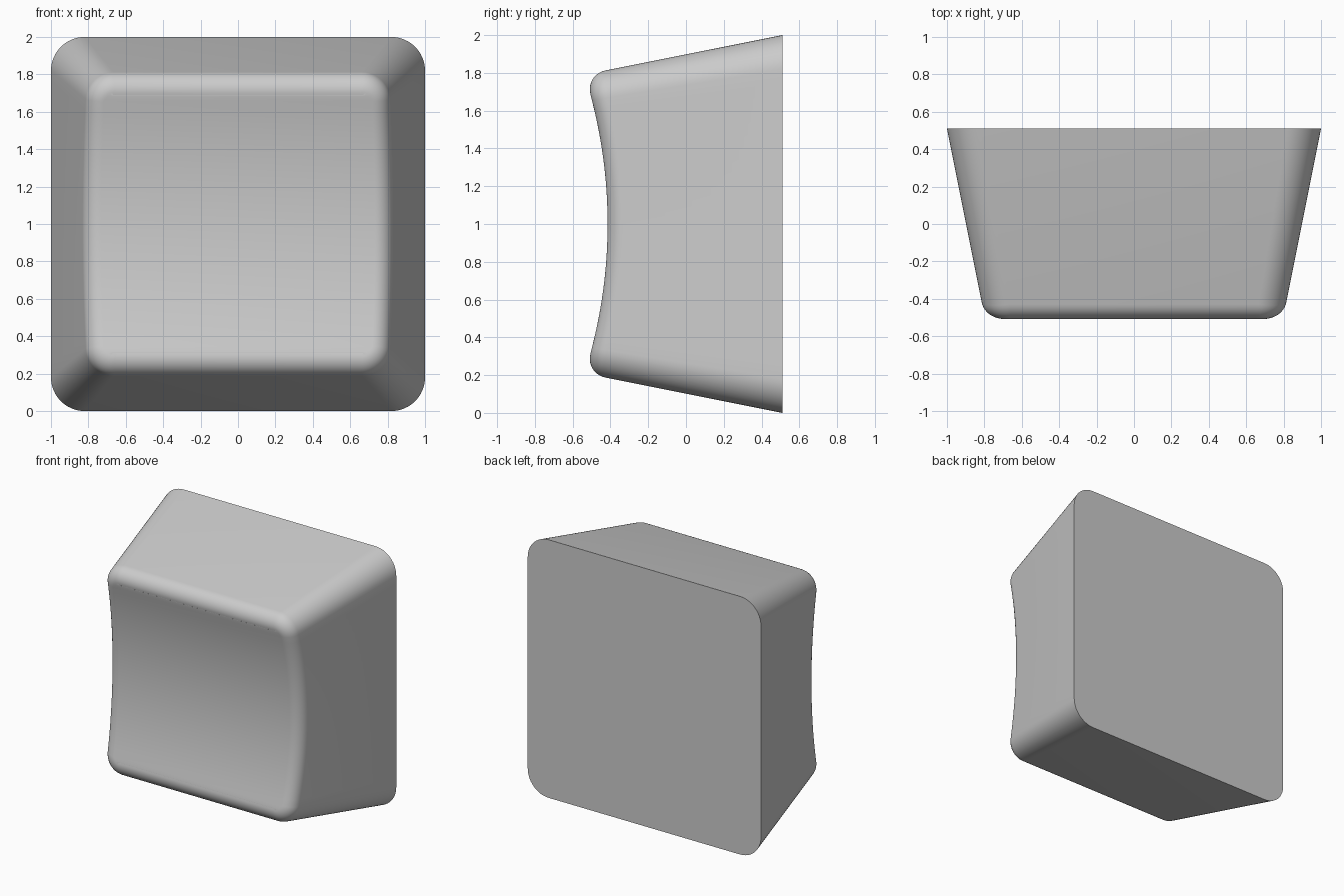
import bpy, bmesh, math
from mathutils import Vector

if "Cube" in bpy.data.objects:
    bpy.data.objects.remove(bpy.data.objects["Cube"])

BACK = 0.51           # y of the flat back
TAPER = 0.2           # wall inset per unit depth
CORNER = 0.18         # corner radius at the back
FILLET = 0.1          # rounding of the front rim
DISH_Y, DISH_R = -0.415, 2.62
ARC, SIDE, ROUND = 12, 24, 10


def dish(z):
    """y of the concave front, z measured from the middle."""
    return DISH_Y - (DISH_R - math.sqrt(DISH_R ** 2 - z * z))


# Right half of the rounded-square outline: (point, outward normal), bottom to top
half = []
c = 1 - CORNER
for sz, start in ((-1, -90), (1, 0)):
    for i in range(ARC + 1):
        a = math.radians(start + 90 * i / ARC)
        n = (math.cos(a), math.sin(a))
        half.append(((c + CORNER * n[0], sz * c + CORNER * n[1]), n))
    if sz < 0:
        half += [((1, -c + 2 * c * i / SIDE), (1, 0)) for i in range(1, SIDE)]
mirrored = [((-p[0], p[1]), (-n[0], n[1])) for p, n in reversed(half)]
outline = half + mirrored


def section(p, n):
    """Points from the back edge along the wall and round the rim onto the dish."""
    y = -0.5
    for _ in range(20):
        y = dish(p[1] * (1 - TAPER * (BACK - y)))
    s = 1 - TAPER * (BACK - y)
    corner = Vector((p[0] * s, y, p[1] * s))
    back = Vector((p[0], BACK, p[1]))
    u = (back - corner).normalized()
    slope = -corner.z / math.sqrt(DISH_R ** 2 - corner.z ** 2)
    v = Vector((-n[0], -n[1] * slope, -n[1])).normalized()
    theta = u.angle(v)
    length = FILLET / math.tan(theta / 2)
    centre = corner + (u + v).normalized() * (FILLET / math.sin(theta / 2))
    a = (corner + u * length) - centre
    b = (corner + v * length) - centre
    arc = math.pi - theta
    pts = [back]
    for i in range(ROUND + 1):
        t = i / ROUND
        pts.append(centre + (a * math.sin((1 - t) * arc) + b * math.sin(t * arc)) / math.sin(arc))
    return pts


bm = bmesh.new()
rows = [[bm.verts.new(q + Vector((0, 0, 1))) for q in section(p, n)] for p, n in outline]
count = len(rows)

# Tapered walls and rounded rim
for i in range(count):
    r, q = rows[i], rows[(i + 1) % count]
    for j in range(len(r) - 1):
        bm.faces.new((r[j], q[j], q[j + 1], r[j + 1]))

# Concave front: strips joining left and right
for i in range(len(half) - 1):
    l = count - 1 - i
    bm.faces.new((rows[i][-1], rows[i + 1][-1], rows[l - 1][-1], rows[l][-1]))

# Flat back
bm.faces.new([r[0] for r in rows])
bmesh.ops.recalc_face_normals(bm, faces=bm.faces)

mesh = bpy.data.meshes.new("key_cap")
bm.to_mesh(mesh)
bm.free()
cap = bpy.data.objects.new("key_cap", mesh)
bpy.context.collection.objects.link(cap)
bpy.context.view_layer.objects.active = cap
cap.select_set(True)
bpy.ops.object.shade_smooth_by_angle(angle=math.radians(35))
